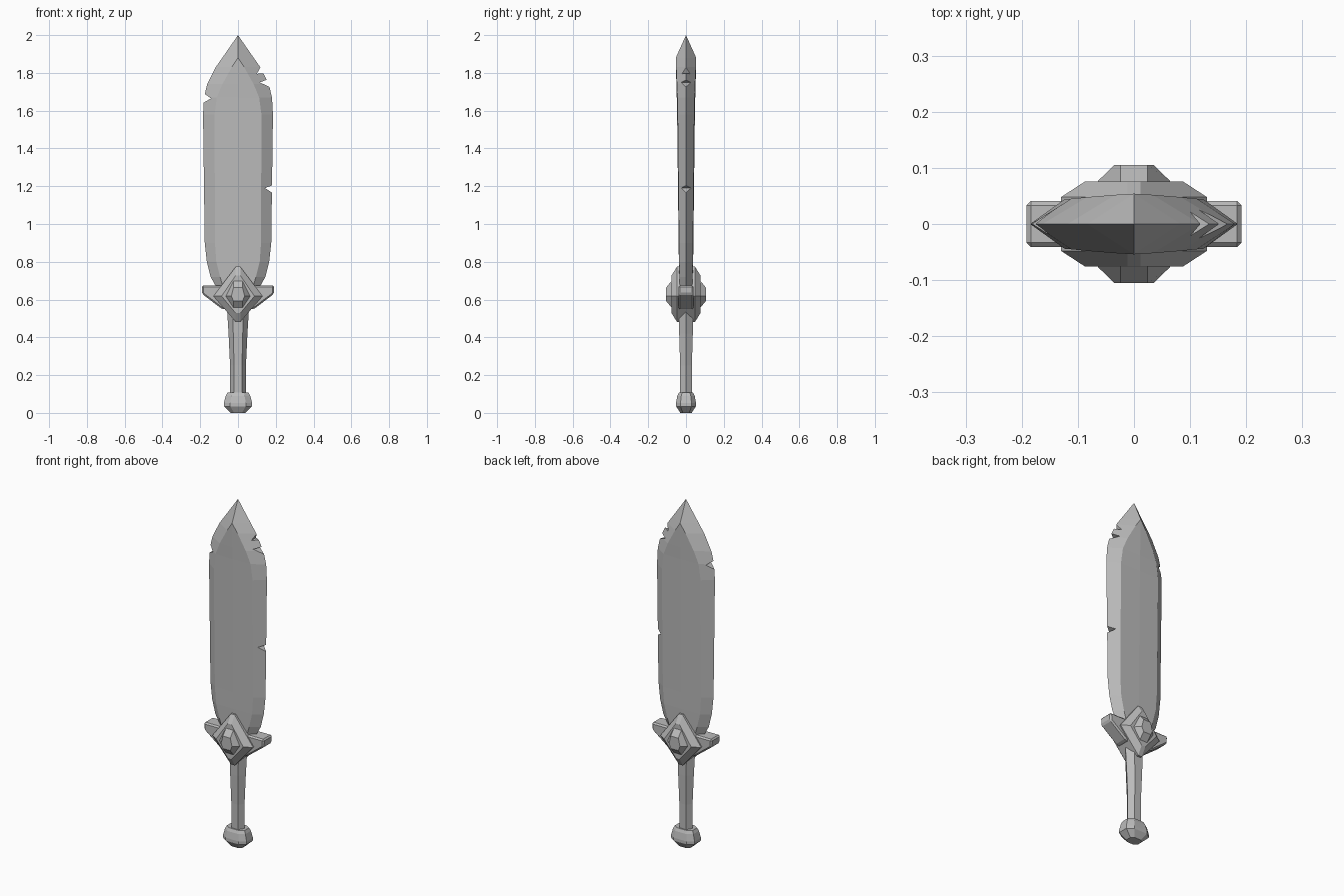
import bpy
import bmesh

if "Cube" in bpy.data.objects:
    bpy.data.objects.remove(bpy.data.objects["Cube"], do_unlink=True)

steel = bpy.data.materials.new("grey_steel")
steel.use_nodes = True
GREY = (0.5, 0.5, 0.5, 1)
steel.diffuse_color = GREY
steel.node_tree.nodes["Principled BSDF"].inputs["Base Color"].default_value = GREY


def loft(name, rings):
    """Skin a list of equal-length closed rings and cap both ends."""
    bm = bmesh.new()
    rows = [[bm.verts.new(p) for p in ring] for ring in rings]
    n = len(rows[0])
    for a, b in zip(rows, rows[1:]):
        for i in range(n):
            j = (i + 1) % n
            bm.faces.new((a[i], a[j], b[j], b[i]))
    bm.faces.new(rows[0][::-1])
    bm.faces.new(rows[-1])
    bmesh.ops.remove_doubles(bm, verts=bm.verts, dist=0.0005)
    bmesh.ops.dissolve_degenerate(bm, dist=0.0005, edges=bm.edges)
    bmesh.ops.recalc_face_normals(bm, faces=bm.faces)
    mesh = bpy.data.meshes.new(name)
    bm.to_mesh(mesh)
    bm.free()
    mesh.materials.append(steel)
    obj = bpy.data.objects.new(name, mesh)
    bpy.context.collection.objects.link(obj)
    return obj


def prism(name, outline, depth):
    return loft(name, [[(x, y, z) for x, z in outline] for y in (-depth, depth)])


def apply(obj, mod):
    bpy.context.view_layer.objects.active = obj
    bpy.ops.object.modifier_apply(modifier=mod.name)


# Blade: height, half width, half width of flat, thickness at centre and at flat edge
def blade_ring(z, w, p, c, e):
    return [(w, 0, z), (p, e, z), (0, c, z), (-p, e, z),
            (-w, 0, z), (-p, -e, z), (0, -c, z), (p, -e, z)]


blade = loft("blade", [blade_ring(*row) for row in (
    (0.60, 0.09, 0.06, 0.034, 0.032),
    (0.67, 0.117, 0.08, 0.035, 0.033),
    (0.72, 0.145, 0.095, 0.036, 0.034),
    (0.80, 0.165, 0.115, 0.038, 0.036),
    (0.90, 0.176, 0.122, 0.039, 0.037),
    (1.58, 0.185, 0.124, 0.047, 0.044),
    (1.67, 0.18, 0.112, 0.049, 0.045),
    (1.74, 0.163, 0.083, 0.051, 0.048),
    (1.83, 0.118, 0.033, 0.053, 0.052),
    (1.88, 0.083, 0, 0.054, 0.054),
    (2.00, 0, 0, 0, 0))])

# Chips along the cutting edges
for chip in (((0.10, 1.795), (0.155, 1.80), (0.135, 1.86)),
             ((0.115, 1.75), (0.20, 1.71), (0.20, 1.78)),
             ((0.143, 1.19), (0.22, 1.14), (0.22, 1.22)),
             ((-0.143, 1.665), (-0.22, 1.72), (-0.22, 1.62))):
    cutter = prism("chip_cutter", chip, 0.1)
    cutter.hide_render = True
    cut = blade.modifiers.new("chip", 'BOOLEAN')
    cut.operation = 'DIFFERENCE'
    cut.solver = 'EXACT'
    cut.object = cutter
    apply(blade, cut)
    bpy.data.objects.remove(cutter, do_unlink=True)

# Crossguard with chamfered edges
half = [(0.085, 0.55), (0.19, 0.63), (0.192, 0.674), (0.10, 0.674)]
guard = prism("crossguard", half + [(-x, z) for x, z in half[::-1]], 0.041)
bevel = guard.modifiers.new("chamfer", 'BEVEL')
bevel.width = 0.008
bevel.segments = 1
apply(guard, bevel)

# Diamond boss: a wide stepped diamond with a raised gem on each face
MID = 0.628


def diamond(y, w, h, tip):
    return [(x, y, MID + z) for x, z in (
        (w, -0.01), (tip, h), (-tip, h), (-w, -0.01), (-tip, -h), (tip, -h))]


loft("diamond_boss", [diamond(*r) for r in (
    (-0.076, 0.087, 0.10, 0.012), (-0.048, 0.13, 0.146, 0.012),
    (0.048, 0.13, 0.146, 0.012), (0.076, 0.087, 0.10, 0.012))])
for side, name in ((-1, "front_gem"), (1, "back_gem")):
    loft(name, [diamond(side * 0.07, 0.068, 0.075, 0.024),
                diamond(side * 0.077, 0.064, 0.07, 0.024),
                diamond(side * 0.105, 0.035, 0.036, 0.024)])

# Six-sided grip
loft("grip", [[(x, 0, z), (x / 2, y, z), (-x / 2, y, z),
               (-x, 0, z), (-x / 2, -y, z), (x / 2, -y, z)]
              for z, x, y in ((0.05, 0.042, 0.031), (0.25, 0.042, 0.031),
                              (0.42, 0.05, 0.036), (0.58, 0.06, 0.037))])

# Eight-sided pommel
loft("pommel", [[(x, k * y, z), (k * x, y, z), (-k * x, y, z), (-x, k * y, z),
                 (-x, -k * y, z), (-k * x, -y, z), (k * x, -y, z), (x, -k * y, z)]
                for k in (0.55,)
                for z, x, y in ((0, 0.038, 0.03), (0.035, 0.075, 0.053),
                                (0.052, 0.075, 0.053), (0.09, 0.065, 0.046),
                                (0.107, 0.056, 0.038))])
